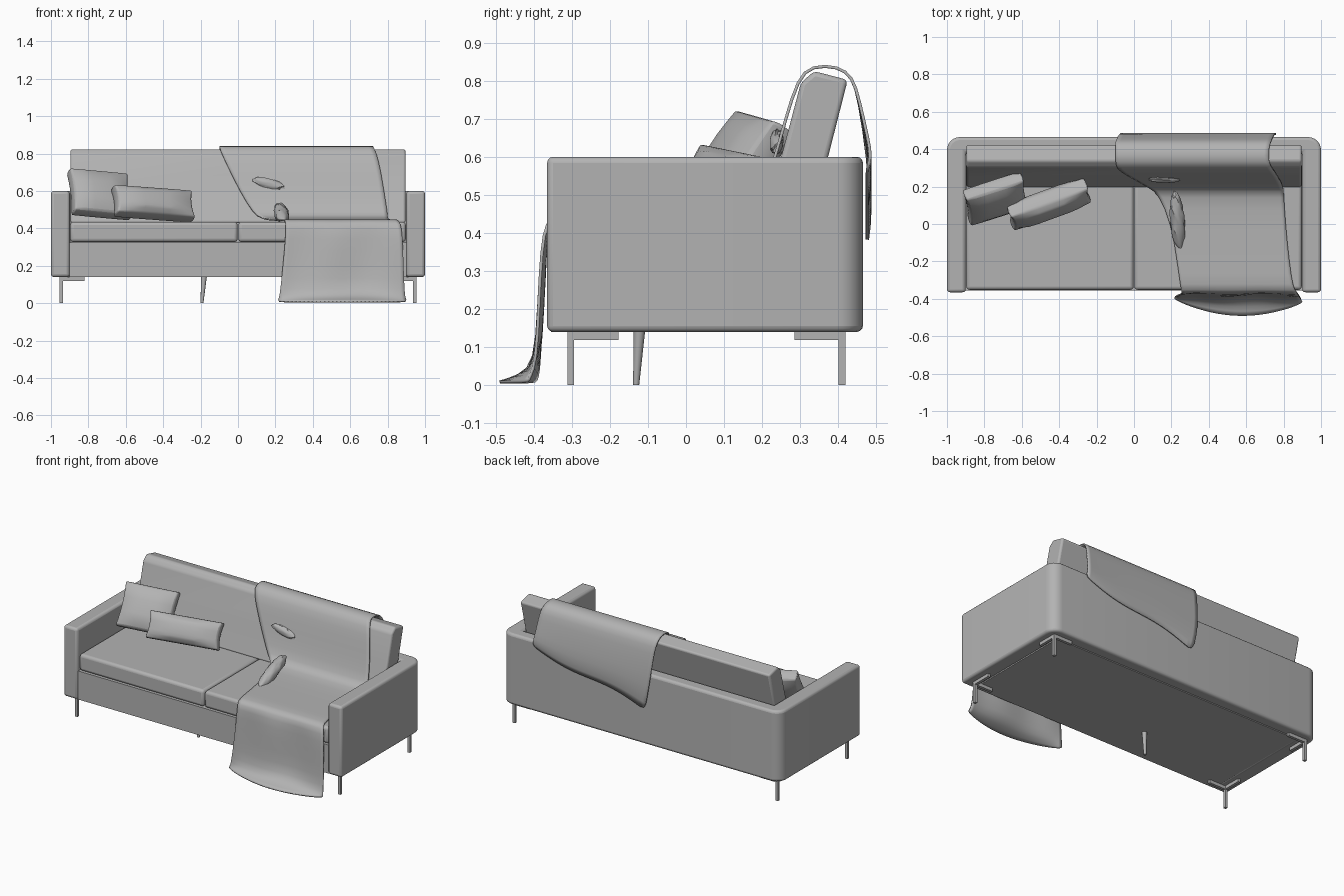
import bpy, bmesh, math
from mathutils import Matrix, Vector, Euler

if "Cube" in bpy.data.objects:
    bpy.data.objects.remove(bpy.data.objects["Cube"])

grey = bpy.data.materials.new("fabric_grey")
grey.diffuse_color = (0.45, 0.45, 0.45, 1)
grey.use_nodes = True
grey.node_tree.nodes["Principled BSDF"].inputs["Base Color"].default_value = grey.diffuse_color


def finish(name, bm, bevel=0, segments=3, subsurf=0, thickness=0, angle=35):
    bmesh.ops.recalc_face_normals(bm, faces=bm.faces)
    me = bpy.data.meshes.new(name)
    bm.to_mesh(me)
    bm.free()
    me.materials.append(grey)
    ob = bpy.data.objects.new(name, me)
    bpy.context.collection.objects.link(ob)
    bpy.ops.object.select_all(action='DESELECT')
    ob.select_set(True)
    bpy.context.view_layer.objects.active = ob
    bpy.ops.object.shade_smooth_by_angle(angle=math.radians(angle))
    if subsurf:
        m = ob.modifiers.new("smooth", 'SUBSURF')
        m.levels = m.render_levels = subsurf
    if thickness:
        m = ob.modifiers.new("thickness", 'SOLIDIFY')
        m.thickness, m.offset = thickness, 0
    if bevel:
        m = ob.modifiers.new("round", 'BEVEL')
        m.width, m.segments = bevel, segments
        m.limit_method, m.angle_limit = 'ANGLE', math.radians(30)
    return ob


def box(name, lo, hi, bevel=0):
    bm = bmesh.new()
    lo, hi = Vector(lo), Vector(hi)
    mat = Matrix.Translation((lo + hi) / 2) @ Matrix.Diagonal((hi - lo).to_4d())
    bmesh.ops.create_cube(bm, size=1, matrix=mat)
    return finish(name, bm, bevel)


def prism(name, points, direction, bevel):
    bm = bmesh.new()
    face = bm.faces.new([bm.verts.new(p) for p in points])
    new = bmesh.ops.extrude_face_region(bm, geom=[face])['geom']
    bmesh.ops.translate(bm, vec=direction, verts=[v for v in new if isinstance(v, bmesh.types.BMVert)])
    return finish(name, bm, bevel)


# U-shaped arms and back with rounded rear corners
R = 0.07
outline = [(-0.9, -0.365), (-1, -0.365)]
for cx, start in ((-1 + R, 180), (1 - R, 90)):
    for i in range(7):
        a = math.radians(start - 15 * i)
        outline.append((cx + R * math.cos(a), 0.465 - R + R * math.sin(a)))
outline += [(1, -0.365), (0.9, -0.365), (0.9, 0.382), (-0.9, 0.382)]
prism("arms_and_back", [(x, y, 0.14) for x, y in outline], (0, 0, 0.46), 0.016)

# Base and seat cushions
box("base", (-0.902, -0.355, 0.14), (0.902, 0.385, 0.325))
for side, x0, x1 in (("left", -0.897, -0.002), ("right", 0.002, 0.897)):
    box("seat_cushion_" + side, (x0, -0.352, 0.327), (x1, 0.33, 0.435), 0.018)

# Leaning back cushion
back = [(0.195, 0.43), (0.253, 0.61), (0.302, 0.795), (0.337, 0.825), (0.425, 0.802), (0.33, 0.43)]
prism("back_cushion", [(-0.896, y, z) for y, z in back], (1.792, 0, 0), 0.012)

# Corner legs with two-armed brackets
for sx in (-1, 1):
    for label, y, sy in (("front", -0.303, 1), ("rear", 0.41, -1)):
        tag = label + ("_left" if sx < 0 else "_right")
        h = 0.009
        box("leg_" + tag, (sx * 0.945 - h, y - h, 0), (sx * 0.945 + h, y + h, 0.141))
        xs = sorted((sx * 0.936, sx * 0.82))
        box("bracket_x_" + tag, (xs[0], y - h, 0.119), (xs[1], y + h, 0.141))
        ys = sorted((y + sy * h, y + sy * 0.125))
        box("bracket_y_" + tag, (sx * 0.945 - h, ys[0], 0.119), (sx * 0.945 + h, ys[1], 0.141))

# Tapered, slightly splayed centre leg
bm = bmesh.new()
bmesh.ops.create_cone(bm, cap_ends=True, segments=12, radius1=0.008, radius2=0.015, depth=0.141,
                      matrix=Matrix.Translation((-0.185, -0.125, 0.0705)))
for v in bm.verts:
    v.co.x += 0.08 * (v.co.z - 0.1)
    v.co.y += 0.06 * (v.co.z - 0.1)
finish("centre_leg", bm)


# Puffed loose pillows
def pillow(name, centre, size, rotation, skew):
    bm = bmesh.new()
    bmesh.ops.create_cube(bm, size=2)
    bmesh.ops.subdivide_edges(bm, edges=bm.edges[:], cuts=5, use_grid_fill=True)
    mat = Matrix.Translation(centre) @ Euler([math.radians(a) for a in rotation]).to_matrix().to_4x4()
    for v in bm.verts:
        x, y, z = v.co
        puff = 0.55 + 0.45 * (1 - x ** 4) * (1 - z ** 4)
        pinch_x = 1 - 0.05 * (1 - z * z) - 0.03 * y * y
        pinch_z = 1 - 0.05 * y * y
        v.co = mat @ Vector((x * pinch_x * size[0] / 2, y * puff * size[1] / 2,
                             z * pinch_z * size[2] / 2 + skew * x))
    finish(name, bm, bevel=0.008, segments=2, angle=40)


pillow("square_pillow", (-0.74, 0.135, 0.582), (0.33, 0.13, 0.27), (-33, 5, 18), 0.0)
pillow("long_pillow", (-0.455, 0.105, 0.532), (0.45, 0.14, 0.165), (-28, 4, 20), 0.0)

# Blanket rows: y, z, left x, right x, running from rear hem to floor
rows = [
    (0.476, 0.47, -0.04, 0.76), (0.487, 0.53, -0.06, 0.76), (0.479, 0.62, -0.08, 0.75),
    (0.455, 0.75, -0.09, 0.74), (0.438, 0.81, -0.10, 0.73), (0.40, 0.838, -0.10, 0.72),
    (0.33, 0.84, -0.10, 0.72), (0.294, 0.805, -0.09, 0.74), (0.262, 0.70, -0.04, 0.765),
    (0.235, 0.60, 0.01, 0.78), (0.195, 0.48, 0.08, 0.80), (0.165, 0.45, 0.13, 0.80),
    (0.0, 0.444, 0.20, 0.81), (-0.2, 0.444, 0.23, 0.83), (-0.34, 0.446, 0.25, 0.85),
    (-0.366, 0.43, 0.255, 0.87), (-0.374, 0.36, 0.255, 0.88), (-0.382, 0.2, 0.24, 0.885),
    (-0.39, 0.06, 0.225, 0.89), (-0.40, 0.022, 0.22, 0.895), (-0.405, 0.008, 0.21, 0.905),
]
N = 16
bm = bmesh.new()
grid = []
for r, (y, z, x0, x1) in enumerate(rows):
    line = []
    for i in range(N + 1):
        u = i / N
        dy, dz = 0, 0
        if r < 3:                                   # slanted rear hem
            dz = (0.2 * u - 0.1 + 0.02 * math.sin(2 * math.pi * u)) * (1, 0.7, 0.25)[r]
        elif 15 < r < 19:                           # soft folds in the front drop
            dy = 0.006 * math.sin(u * 11 + r * 0.4)
        elif r >= 19:                               # hem spread out over the floor
            dy = (-0.04, -0.085)[r - 19] * math.sin(math.pi * u) ** 0.8 + 0.02 * (0.5 - u)
        line.append(bm.verts.new((x0 + (x1 - x0) * u, y + dy, z + dz)))
    grid.append(line)
for a, b in zip(grid, grid[1:]):
    for i in range(N):
        bm.faces.new((a[i], a[i + 1], b[i + 1], b[i]))
finish("blanket", bm, subsurf=1, thickness=0.008, angle=60)


# Crumpled lumps where the blanket bunches up
def lump(name, centre, size, tilt):
    bm = bmesh.new()
    bmesh.ops.create_icosphere(bm, subdivisions=3, radius=1)
    mat = Matrix.Translation(centre) @ Euler([math.radians(a) for a in tilt]).to_matrix().to_4x4()
    for v in bm.verts:
        x, y, z = v.co
        k = 1 + 0.12 * math.sin(9 * y + 4 * x) * math.cos(5 * z + 2)
        v.co = mat @ Vector((x * k * size[0], y * k * size[1], z * k * size[2]))
    finish(name, bm)


lump("blanket_bunch", (0.232, 0.02, 0.48), (0.038, 0.16, 0.035), (17, 0, 5))
lump("blanket_wrinkle", (0.165, 0.238, 0.64), (0.09, 0.018, 0.025), (-15, 14, 0))
